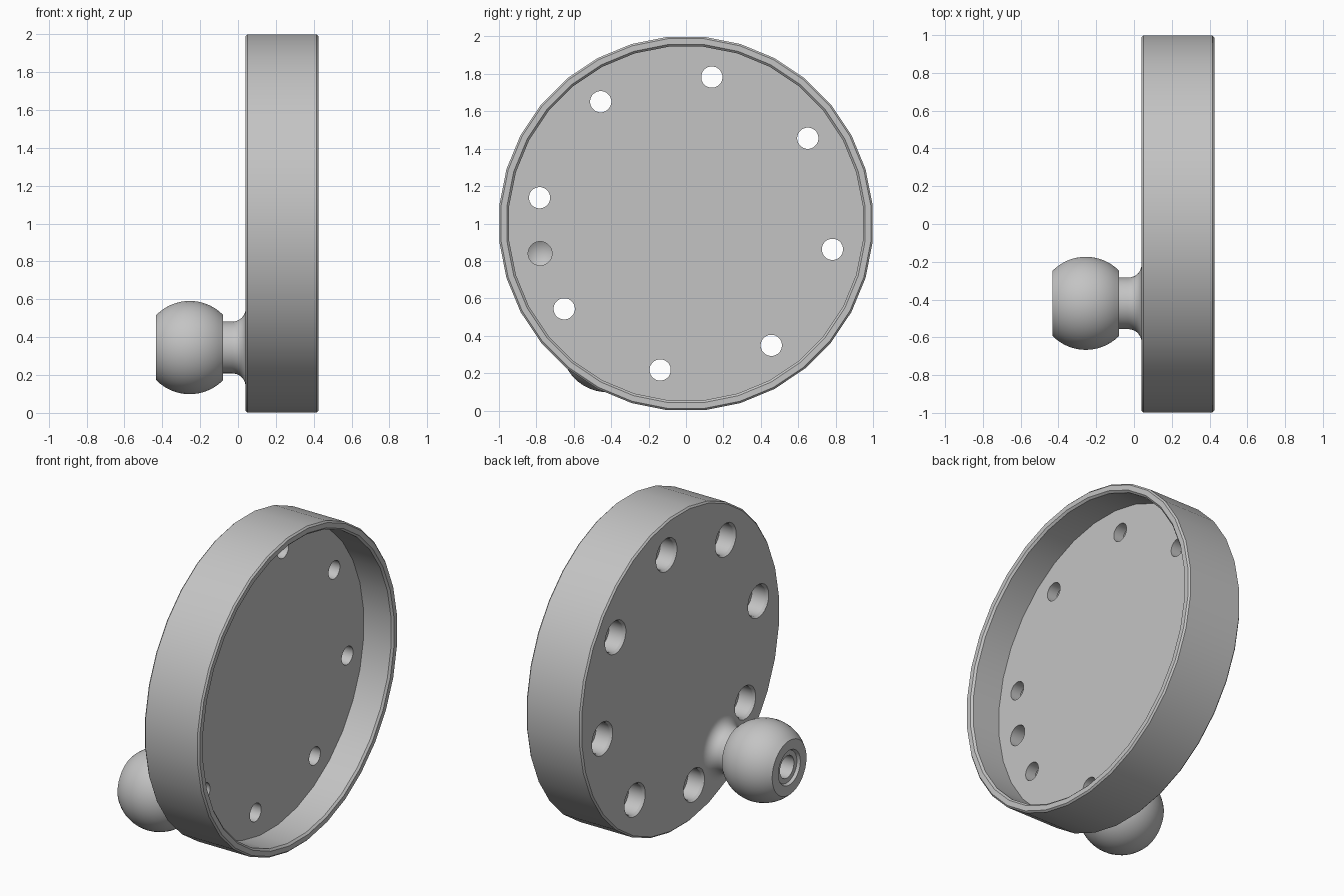
import bpy
import bmesh
from math import cos, sin, pi, radians, sqrt

old = bpy.data.objects.get("Cube")
if old:
    bpy.data.objects.remove(old, do_unlink=True)

gray = bpy.data.materials.new("plain gray")
gray.use_nodes = True
gray.diffuse_color = (0.55, 0.55, 0.55, 1)
gray.node_tree.nodes["Principled BSDF"].inputs["Base Color"].default_value = (0.55, 0.55, 0.55, 1)


def lathe(bm, profile, y, z, sides):
    """Turn a closed (x, radius) profile about an axis along x."""
    rings = []
    for x, r in profile:
        if r == 0:
            rings.append([bm.verts.new((x, y, z))] * sides)
            continue
        angles = [2 * pi * (i + 0.5) / sides for i in range(sides)]
        rings.append([bm.verts.new((x, y + r * cos(a), z + r * sin(a))) for a in angles])
    for a, b in zip(rings, rings[1:]):
        for i in range(sides):
            j = (i + 1) % sides
            corners = list(dict.fromkeys((a[i], a[j], b[j], b[i])))
            if len(corners) > 2:
                bm.faces.new(corners)


def finish(bm, name):
    bmesh.ops.recalc_face_normals(bm, faces=bm.faces)
    mesh = bpy.data.meshes.new(name)
    bm.to_mesh(mesh)
    bm.free()
    mesh.materials.append(gray)
    obj = bpy.data.objects.new(name, mesh)
    bpy.context.collection.objects.link(obj)
    return obj


def activate(obj):
    bpy.ops.object.select_all(action='DESELECT')
    obj.select_set(True)
    bpy.context.view_layer.objects.active = obj


# Round dish with a raised rim, open towards +x
BACK, FLOOR, FRONT = 0.04, 0.22, 0.425
bm = bmesh.new()
lathe(bm, [(BACK, 0), (BACK, 0.993), (BACK + 0.01, 1.003), (FRONT - 0.01, 1.003),
           (FRONT, 0.993), (FRONT, 0.962), (FRONT - 0.012, 0.95),
           (FLOOR, 0.95), (FLOOR, 0)], 0, 1, 32)
dish = finish(bm, "dish")

# Ring of counterbored bolt holes and one blind drilled hole
bm = bmesh.new()
for k in range(8):
    a = radians(35 + 45 * k)
    lathe(bm, [(0, 0), (0, 0.105), (BACK, 0.105), (0.055, 0.095), (0.15, 0.095),
               (0.15, 0.057), (0.3, 0.057), (0.3, 0)],
          0.795 * cos(a), 1 + 0.795 * sin(a), 24)
lathe(bm, [(0.08, 0), (0.12, 0.064), (0.3, 0.064), (0.3, 0)], -0.78, 0.84, 24)
cutter = finish(bm, "hole_cutter")
cutter.hide_render = True

activate(dish)
cut = dish.modifiers.new("holes", 'BOOLEAN')
cut.operation = 'DIFFERENCE'
cut.solver = 'EXACT'
cut.object = cutter
bpy.ops.object.modifier_apply(modifier=cut.name)
bpy.data.objects.remove(cutter, do_unlink=True)

# Ball stud: drilled end, truncated ball, neck, flared root
BALL_X, BALL_R, NECK, FLARE = -0.255, 0.247, 0.137, 0.07
profile = [(-0.27, 0), (-0.31, 0.07), (-0.415, 0.07), (-0.415, 0.1), (-0.432, 0.11)]
for i in range(17):
    x = -0.432 + 0.352 * i / 16
    profile.append((x, sqrt(BALL_R ** 2 - (x - BALL_X) ** 2)))
profile.append((-0.08, NECK))
for i in range(9):
    a = pi / 2 * i / 8
    profile.append((BACK - FLARE + FLARE * sin(a), NECK + FLARE * (1 - cos(a))))
profile += [(BACK + 0.01, NECK + FLARE), (BACK + 0.01, 0)]
bm = bmesh.new()
lathe(bm, profile, -0.42, 0.345, 40)
stud = finish(bm, "ball_stud")

for obj in (dish, stud):
    activate(obj)
    bpy.ops.object.shade_smooth_by_angle(angle=radians(30))
